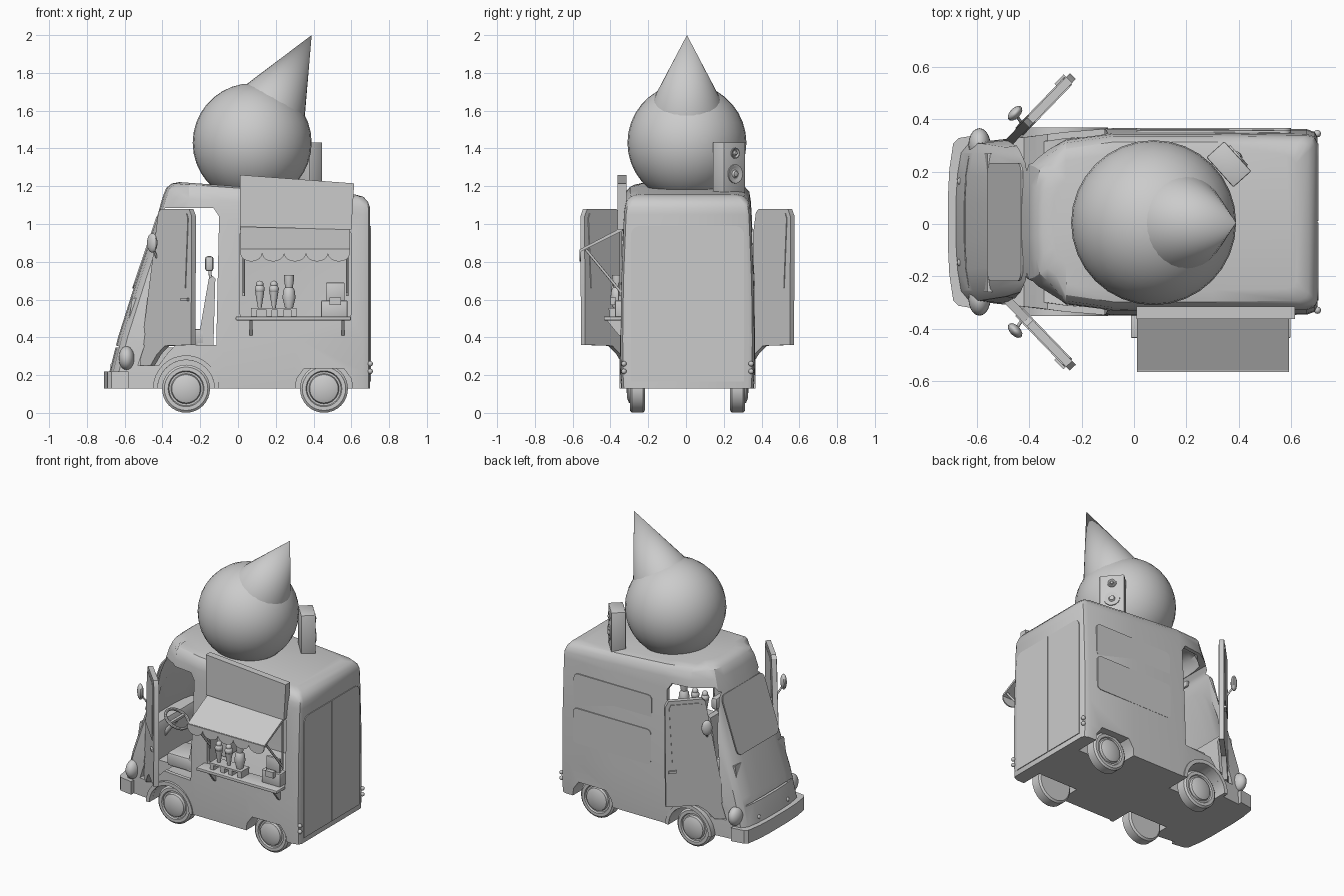
import bpy, bmesh, math
from mathutils import Vector, Matrix

cube = bpy.data.objects.get("Cube")
if cube:
    bpy.data.objects.remove(cube)

paint = bpy.data.materials.new("plain grey")
paint.use_nodes = True
GREY = (0.6, 0.6, 0.6, 1)
paint.diffuse_color = GREY
paint.node_tree.nodes["Principled BSDF"].inputs["Base Color"].default_value = GREY

MID = 0.008  # body centre line in y


def finish(name, bm, smooth=True):
    bmesh.ops.recalc_face_normals(bm, faces=bm.faces)
    me = bpy.data.meshes.new(name)
    bm.to_mesh(me)
    bm.free()
    ob = bpy.data.objects.new(name, me)
    bpy.context.collection.objects.link(ob)
    me.materials.append(paint)
    if smooth:
        soften(ob)
    return ob


def soften(ob):
    bpy.ops.object.select_all(action='DESELECT')
    ob.select_set(True)
    bpy.context.view_layer.objects.active = ob
    bpy.ops.object.shade_smooth_by_angle(angle=math.radians(32))


def prism(name, pts, lo, hi, axis='y', smooth=True):
    """Extrude a 2D outline along one axis."""
    place = {'x': lambda p, t: (t, p[0], p[1]), 'y': lambda p, t: (p[0], t, p[1]),
             'z': lambda p, t: (p[0], p[1], t)}[axis]
    bm = bmesh.new()
    a, b = [[bm.verts.new(place(p, t)) for p in pts] for t in (lo, hi)]
    bm.faces.new(a)
    bm.faces.new(b[::-1])
    for i in range(len(pts)):
        j = (i + 1) % len(pts)
        bm.faces.new((a[i], a[j], b[j], b[i]))
    return finish(name, bm, smooth)


def box(name, c, s, bevel=0.0):
    bm = bmesh.new()
    bmesh.ops.create_cube(bm, size=1, matrix=Matrix.Translation(c) @ Matrix.Diagonal((*s, 1)))
    if bevel:
        bmesh.ops.bevel(bm, geom=bm.edges[:], offset=bevel, segments=2, affect='EDGES', profile=0.5)
    return finish(name, bm)


def ball(name, c, s, seg=20):
    bm = bmesh.new()
    bmesh.ops.create_uvsphere(bm, u_segments=seg, v_segments=seg // 2 + 2, radius=1,
                              matrix=Matrix.Translation(c) @ Matrix.Diagonal((*s, 1)))
    return finish(name, bm)


def rod(name, p, q, r1, r2=None, seg=12):
    p, q = Vector(p), Vector(q)
    m = Matrix.Translation((p + q) / 2) @ (q - p).to_track_quat('Z', 'Y').to_matrix().to_4x4()
    bm = bmesh.new()
    bmesh.ops.create_cone(bm, cap_ends=True, segments=seg, radius1=r1,
                          radius2=r1 if r2 is None else r2, depth=(q - p).length, matrix=m)
    return finish(name, bm)


def lathe(name, profile, c, axis, seg=32):
    """Spin (radius, offset) points about an axis through c."""
    m = Matrix.Translation(c) @ Vector(axis).to_track_quat('Z', 'Y').to_matrix().to_4x4()
    bm = bmesh.new()
    vs = [bm.verts.new((r, 0, h)) for r, h in profile]
    es = [bm.edges.new(e) for e in zip(vs, vs[1:])]
    bmesh.ops.spin(bm, geom=vs + es, axis=(0, 0, 1), cent=(0, 0, 0), angle=math.tau, steps=seg)
    bmesh.ops.remove_doubles(bm, verts=bm.verts, dist=1e-5)
    bm.transform(m)
    return finish(name, bm)


def rounded(x0, x1, z0, z1, r, n=5):
    pts = []
    for cx, cz, a in ((x1 - r, z1 - r, 0), (x0 + r, z1 - r, 90), (x0 + r, z0 + r, 180), (x1 - r, z0 + r, 270)):
        for i in range(n + 1):
            t = math.radians(a + 90 * i / n)
            pts.append((cx + r * math.cos(t), cz + r * math.sin(t)))
    return pts


def arc(cx, cz, r, a0, a1, n):
    return [(cx + r * math.cos(math.radians(a0 + (a1 - a0) * i / n)),
             cz + r * math.sin(math.radians(a0 + (a1 - a0) * i / n))) for i in range(n + 1)]


# Body levels: z, front x, rear x, front half width, middle half width, roof slope
LEVELS = [(.13, -.69, .70, .30, .352, 0), (.22, -.68, .70, .30, .357, 0), (.40, -.635, .70, .30, .358, 0),
          (.70, -.54, .70, .285, .354, 0), (1.05, -.425, .70, .25, .34, 0), (1.12, -.40, .70, .24, .335, .05),
          (1.165, -.38, .688, .225, .327, .07), (1.19, -.35, .665, .20, .305, .07), (1.2, -.31, .62, .16, .26, .07)]


def hull(name, d, floor, drop):
    bm = bmesh.new()
    rings = []
    for z, xf, xr, wf, wm, k in LEVELS:
        xf, xr, wf, wm = xf + d, xr - d, wf - d, wm - d
        half = [(xf, .25 * wf), (xf + .006, .6 * wf), (xf + .02, .88 * wf), (xf + .05, wf),
                (-.26, wf + .75 * (wm - wf)), (-.08, wm), (.3, wm), (xr - .04, wm - .004),
                (xr - .01, wm - .015), (xr, wm - .035)]
        ring = half + [(x, -y) for x, y in half[::-1]]
        rings.append([bm.verts.new((x, y + MID, max(z, floor + z * .01) - drop * (z > 1) - k * x))
                      for x, y in ring])
    for a, b in zip(rings, rings[1:]):
        for i in range(len(a)):
            j = (i + 1) % len(a)
            bm.faces.new((a[i], a[j], b[j], b[i]))
    bm.faces.new(rings[0])
    bm.faces.new(rings[-1])
    return finish(name, bm, False)


# Hollow body with cut openings
body = hull("van_body", 0, 0, 0)
door_hole = [(-.50, .36), (-.115, .36), (-.10, 1.04), (-.13, 1.085), (-.385, 1.085), (-.41, 1.05)]
foot_hole = [(-.53, .25), (-.42, .25), (-.37, .32), (-.32, .37), (-.49, .37)]
rear_arch = [(.30, .10), (.31, .18), (.35, .235), (.56, .235), (.60, .18), (.61, .10)]
cutters = [hull("interior_cutter", .025, .345, .03),
           prism("doorway_cutter", door_hole, -1, 1),
           prism("serving_cutter", rounded(.01, .60, .50, .97, .03), -1, -.2)]
for s in (-1, 1):
    lo, hi = sorted((s * .19, s * 1))
    cutters += [prism("front_arch_cutter", arc(-.275, .13, .15, 0, 360, 31), lo, hi),
                prism("rear_arch_cutter", rear_arch, lo, hi),
                prism("footwell_cutter", foot_hole, lo, hi)]
for c in cutters:
    c.hide_render = True
    m = body.modifiers.new("cut", 'BOOLEAN')
    m.operation, m.solver, m.object = 'DIFFERENCE', 'EXACT', c
bpy.context.view_layer.objects.active = body
for m in list(body.modifiers):
    bpy.ops.object.modifier_apply(modifier=m.name)
for c in cutters:
    bpy.data.objects.remove(c)
soften(body)

# Front bumper wrapping the nose
half = [(-.71, .10), (-.705, .2), (-.69, .30), (-.67, .32), (-.58, .335)]
prism("front_bumper", [(x, y + MID) for x, y in half + [(x, -y) for x, y in half[::-1]]], .13, .22, 'z')

# Windshield plate lying on the sloped nose
wind = prism("windshield", rounded(-.225, .225, -.2, .2, .04), 0, .008, 'x')
wind.matrix_world = Matrix.Translation((-.496, MID, .85)) @ Matrix.Rotation(math.atan2(.34, 1), 4, 'Y')

# Rear doors, closed side shutter
for s, n in ((-1, "right"), (1, "left")):
    lo, hi = sorted((s * .003, s * .3))
    leaf = [(lo + MID, .165), (hi + MID, .165), (hi + MID, .95), (hi - s * .0 + MID, .95)]
    outer, inner = MID + s * .3, MID + s * .003
    leaf = [(inner, .165), (outer, .165)] + [(MID + s * y, z) for y, z in arc(.25, .94, .05, 0, 90, 5)] + [(inner, .99)]
    prism(n + "_rear_door", leaf, .698, .705, 'x')
prism("left_shutter_lower", rounded(.01, .60, .50, .738, .03), .355, .366)
prism("left_shutter_upper", rounded(.01, .60, .742, .97, .03), .345, .357)

for s, n in ((-1, "right"), (1, "left")):
    # Wheels with hub caps, front arch lips
    for x, e in ((-.275, "front"), (.455, "rear")):
        tyre = [(0, -.04), (.115, -.04), (.127, -.03), (.127, .03), (.115, .04), (.095, .04), (.09, .03),
                (.08, .03), (.075, .045), (.05, .055), (0, .058)]
        lathe(f"{n}_{e}_wheel", tyre, (x, MID + s * .265, .128), (0, s, 0))
    lo, hi = sorted((MID + s * .30, MID + s * .36))
    prism(n + "_arch_lip", arc(-.275, .13, .175, 0, 180, 16) + arc(-.275, .13, .15, 180, 0, 16), lo, hi)
    # Lamps
    ball(n + "_headlight", (-.59, MID + s * .295, .29), (.042, .063, .063))
    ball(n + "_indicator", (-.66, MID + s * .155, .25), (.016, .016, .016), 12)
    for z in (.22, .26):
        ball(n + "_tail_light", (.70, MID + s * .337, z), (.014, .014, .014), 12)
    # Open cab door with window and mirror, swung about its front hinge
    panel = [(.01, .25), (.09, .25), (.14, .31), (.20, .355), (.40, .36), (.405, 1.04), (.385, 1.08),
             (.17, 1.08), (.15, 1.06), (.05, .5)]
    glass = [(.11, .67), (.36, .66), (.38, 1.03), (.37, 1.055), (.18, 1.055), (.165, 1.03)]
    turn = Matrix.Translation((-.515, MID + s * .265, 0)) @ Matrix.Rotation(s * math.radians(46), 4, 'Z')
    parts = [prism(n + "_cab_door", panel, -.016, .016),
             prism(n + "_door_window", glass, -.021, .021),
             ball(n + "_door_mirror", (.15, s * .06, .90), (.035, .02, .052), 14),
             rod(n + "_mirror_arm", (.14, s * .015, .82), (.15, s * .06, .88), .006),
             box(n + "_door_handle", (.36, s * .02, .6), (.05, .02, .015))]
    for p in parts:
        p.matrix_world = turn
    # Seats
    y = MID + s * .15
    prism(n + "_seat_back", [(-.215, .36), (-.13, .36), (-.12, .71), (-.135, .725), (-.155, .71)], y - .1, y + .1)
    box(n + "_seat_cushion", (-.27, y, .40), (.2, .2, .09), .015)
    box(n + "_headrest", (-.152, y, .79), (.045, .12, .08), .015)
    rod(n + "_headrest_post", (-.145, y, .71), (-.15, y, .76), .008)

# Dashboard, steering wheel, inside mirror
prism("dashboard", [(-.60, .34), (-.47, .34), (-.45, .55), (-.47, .60), (-.56, .61)], -.26, .27)
lathe("steering_wheel", [(.08 + .01 * math.cos(a * math.tau / 8), .01 * math.sin(a * math.tau / 8))
                         for a in range(9)], (-.37, -.13, .63), (.5, 0, .8), 24)
rod("steering_column", (-.47, -.13, .5), (-.37, -.13, .63), .015)
box("steering_spoke", (-.37, -.13, .63), (.02, .15, .015))
box("inside_mirror", (-.38, MID, 1.03), (.02, .12, .04), .006)

# Raised shutter and scalloped awning
prism("raised_shutter", [(.01, .985), (.60, .97), (.615, 1.215), (.01, 1.26)], -.362, -.315)
prism("awning", [(-.335, .985), (-.56, .867), (-.56, .853), (-.335, .965)], .012, .592, 'x')
edge = [(.012, .865), (.592, .865)]
for i in range(5):
    edge += arc(.534 - i * .116, .845, .058, 0, -180, 8)
edge = [(x, z if z > .845 else .845 - (.845 - z) * .75) for x, z in edge]
prism("awning_valance", edge, -.565, -.557)
for x in (.03, .578):
    rod("awning_strut", (x, -.53, .865), (x, -.345, .64), .007)
    rod("window_post", (x, -.345, .62), (x, -.345, .96), .006)

# Serving shelf with brackets
box("serving_shelf", (.293, -.37, .50), (.61, .13, .02), .004)
for x in (.07, .555):
    prism("shelf_bracket", [(-.34, .41), (-.355, .41), (-.42, .49), (-.34, .49)], x - .008, x + .008, 'x')

# Treats and till on the shelf
box("tray_top", (.19, -.365, .55), (.24, .09, .012))
for x in (.085, .165, .225, .295):
    box("tray_leg", (x, -.365, .528), (.03, .08, .04))
for x, z in ((.115, .67), (.19, .67)):
    rod("wafer_cone", (x, -.37, .545), (x, -.37, .64), .008, .024)
    ball("scoop", (x, -.37, z - .015), (.027, .027, .027), 14)
    ball("scoop_top", (x, -.37, z + .01), (.02, .02, .02), 12)
lathe("tall_cup", [(0, 0), (.02, 0), (.035, .06), (.03, .1), (.02, .115), (.026, .15), (.026, .18), (0, .18)],
      (.27, -.365, .55), (0, 0, 1), 16)
box("till_base", (.51, -.34, .55), (.14, .07, .09), .006)
box("till_screen", (.515, -.35, .64), (.10, .02, .10), .005)
box("till_drawer", (.515, -.385, .59), (.06, .03, .04))

# Giant scoop and cone on the roof
centre, tip = Vector((.075, .005, 1.43)), Vector((.39, .005, 2.0))
ball("roof_scoop", centre, (.315, .315, .315), 32)
rod("roof_cone", tip + (centre - tip).normalized() * .405, tip, .181, 0, 32)

# Roof speaker
parts = [box("speaker_case", (0, 0, 1.295), (.092, .154, .275), .006)]
for z, r, n in ((1.375, .024, "tweeter"), (1.265, .042, "woofer")):
    parts.append(lathe("speaker_" + n, [(r * 1.2, 0), (r * 1.2, .008), (r, .008), (r * .7, .001), (r * .5, .001),
                                        (r * .35, .012), (0, .016)], (.045, 0, z), (1, 0, 0), 20))
for p in parts:
    p.matrix_world = Matrix.Translation((.362, .228, 0)) @ Matrix.Rotation(math.radians(42), 4, 'Z')
